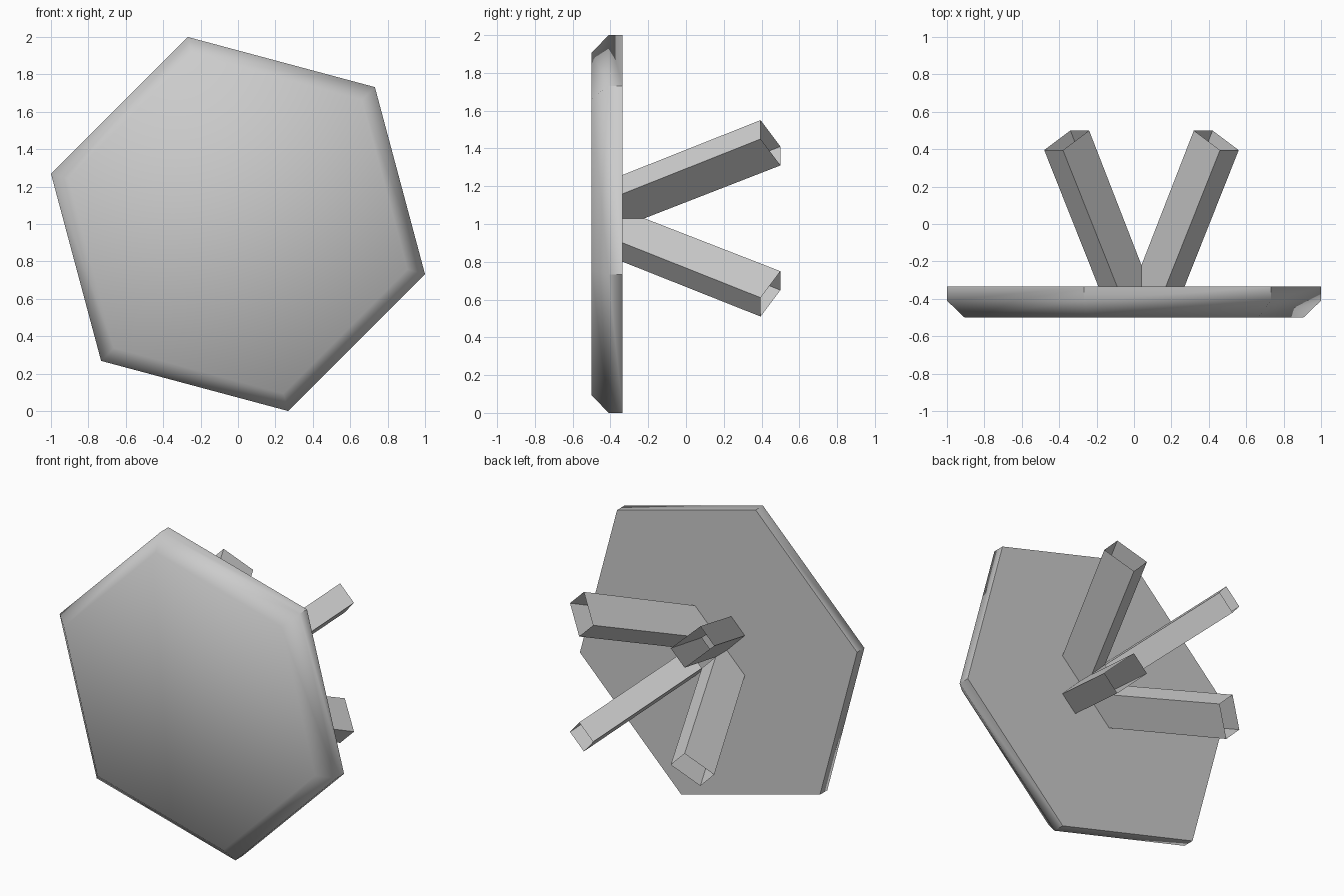
import bpy, math

if "Cube" in bpy.data.objects:
    bpy.data.objects.remove(bpy.data.objects["Cube"])


def make_object(name, verts, faces):
    mesh = bpy.data.meshes.new(name)
    mesh.from_pydata(verts, [], faces)
    mesh.update()
    obj = bpy.data.objects.new(name, mesh)
    bpy.context.collection.objects.link(obj)
    return obj


# Hexagonal plate: straight rim at the back, chamfer toward the front
def hex_ring(radius, y):
    return [(radius * math.cos(math.radians(45 + 60 * k)), y,
             1 + radius * math.sin(math.radians(45 + 60 * k))) for k in range(6)]


verts = hex_ring(1.035, -0.335) + hex_ring(1.035, -0.41) + hex_ring(0.938, -0.5)
faces = [tuple(range(6)), tuple(range(17, 11, -1))]
for r in (0, 6):
    for k in range(6):
        n = (k + 1) % 6
        faces.append((r + k, r + 6 + k, r + 6 + n, r + n))
plate = make_object("hexagon_plate", verts, faces)
bpy.context.view_layer.objects.active = plate
plate.select_set(True)
bpy.ops.object.shade_smooth_by_angle(angle=math.radians(50))
plate.select_set(False)

# Open-ended rectangular prong, splayed diagonally from the plate centre
CX, CZ = 0.04, 1.03
PRONG = [
    (0.23, -0.335, 0.13), (0.13, -0.335, 0.23),   # outer base
    (0.0, -0.335, 0.1), (0.1, -0.335, 0.0),       # side walls on the plate
    (0.0, -0.22, 0.1), (0.1, -0.22, 0.0),         # inner wall start
    (0.52, 0.395, 0.42), (0.42, 0.395, 0.52),     # outer tip
    (0.28, 0.5, 0.38), (0.38, 0.5, 0.28),         # inner tip
]
PRONG_FACES = [(0, 1, 7, 6), (1, 2, 4, 8, 7), (4, 5, 9, 8), (5, 3, 0, 6, 9)]

for sx, side in ((1, "right"), (-1, "left")):
    for sz, level in ((1, "upper"), (-1, "lower")):
        pts = [(CX + sx * x, y, CZ + sz * z) for x, y, z in PRONG]
        # Keep normals outward on every mirrored copy
        fs = [f[::-1] for f in PRONG_FACES] if sx * sz > 0 else PRONG_FACES
        make_object(f"prong_{level}_{side}", pts, fs)
